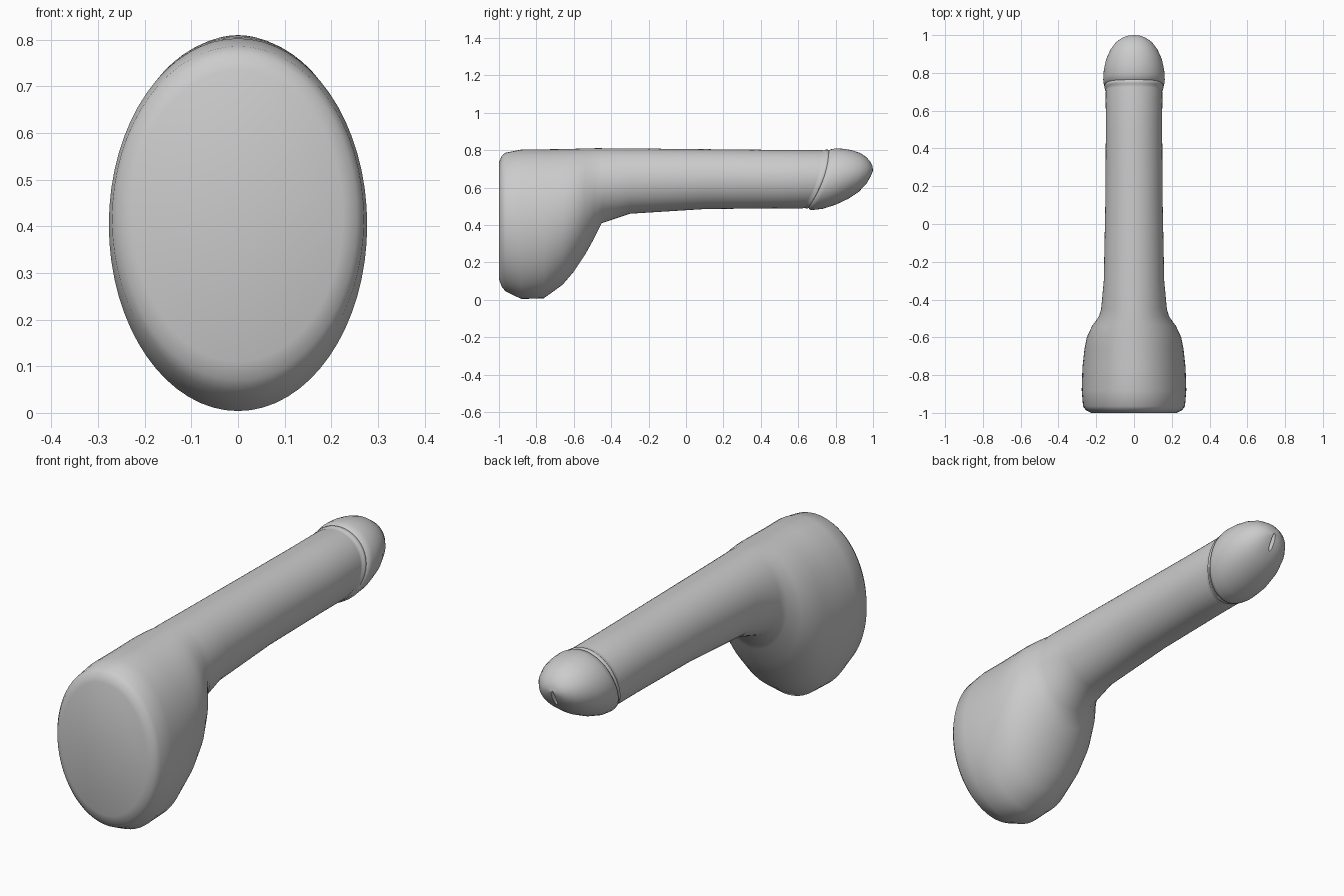
import bpy, bmesh, math
from mathutils import Vector

if "Cube" in bpy.data.objects:
    bpy.data.objects.remove(bpy.data.objects["Cube"])

SEGMENTS = 64

# base and shaft: y, half width, bottom z, top z
BODY = [
    (-1.0, 0.225, 0.11, 0.735), (-0.985, 0.255, 0.07, 0.77), (-0.965, 0.27, 0.045, 0.786),
    (-0.88, 0.277, 0.004, 0.803), (-0.76, 0.273, 0.008, 0.804), (-0.66, 0.262, 0.08, 0.806),
    (-0.60, 0.25, 0.15, 0.807), (-0.54, 0.222, 0.24, 0.809), (-0.49, 0.186, 0.33, 0.81),
    (-0.45, 0.174, 0.41, 0.81), (-0.30, 0.16, 0.46, 0.809), (0.10, 0.152, 0.485, 0.805),
    (0.50, 0.149, 0.489, 0.801),
]
# slanted rings of the grooves and head: bottom y, bottom z, top y, top z, half width
HEAD = [
    (0.625, 0.489, 0.725, 0.800, 0.150), (0.637, 0.491, 0.738, 0.798, 0.148),
    (0.642, 0.487, 0.745, 0.802, 0.155), (0.652, 0.487, 0.760, 0.802, 0.156),
    (0.655, 0.492, 0.764, 0.798, 0.153), (0.660, 0.482, 0.772, 0.804, 0.160),
    (0.675, 0.480, 0.800, 0.809, 0.163), (0.730, 0.486, 0.845, 0.807, 0.160),
    (0.800, 0.508, 0.890, 0.799, 0.148), (0.870, 0.541, 0.932, 0.784, 0.125),
    (0.925, 0.578, 0.965, 0.762, 0.096), (0.966, 0.622, 0.987, 0.736, 0.060),
    (0.987, 0.658, 0.996, 0.717, 0.031),
]


def ring(bm, yb, zb, yt, zt, w, bow=0.0):
    """Elliptical ring between a bottom and a top point, bowed forward at the sides."""
    verts = []
    for i in range(SEGMENTS):
        a = 2 * math.pi * i / SEGMENTS
        t = 0.5 + 0.5 * math.sin(a)
        y = yb + (yt - yb) * t + bow * math.cos(a) ** 2
        verts.append(bm.verts.new((w * math.cos(a), y, zb + (zt - zb) * t)))
    return verts


# lofted body
bm = bmesh.new()
rings = [ring(bm, y, zb, y, zt, w) for y, w, zb, zt in BODY]
rings += [ring(bm, *r, bow=0.16 * r[4]) for r in HEAD]
for a, b in zip(rings, rings[1:]):
    for i in range(SEGMENTS):
        j = (i + 1) % SEGMENTS
        bm.faces.new((a[i], a[j], b[j], b[i]))
bm.faces.new(rings[0])
tip = bm.verts.new((0, 1.0, 0.69))
for i in range(SEGMENTS):
    bm.faces.new((rings[-1][i], rings[-1][(i + 1) % SEGMENTS], tip))
bmesh.ops.recalc_face_normals(bm, faces=bm.faces)
mesh = bpy.data.meshes.new("body")
bm.to_mesh(mesh)
bm.free()
body = bpy.data.objects.new("body", mesh)
bpy.context.collection.objects.link(body)

# narrow slit below the tip
bpy.ops.mesh.primitive_uv_sphere_add(segments=24, ring_count=16, radius=1, location=(0, 0.986, 0.655))
cutter = bpy.context.object
cutter.name = "slit_cutter"
cutter.scale = (0.010, 0.022, 0.045)
cutter.rotation_euler = Vector((0, 0, 1)).rotation_difference(Vector((0, 0.45, 0.9))).to_euler()
cutter.hide_render = True
cutter.hide_set(True)
mod = body.modifiers.new("slit", 'BOOLEAN')
mod.operation = 'DIFFERENCE'
mod.solver = 'EXACT'
mod.object = cutter

# smooth shading
bpy.ops.object.select_all(action='DESELECT')
bpy.context.view_layer.objects.active = body
body.select_set(True)
bpy.ops.object.shade_smooth_by_angle(angle=math.radians(60))
